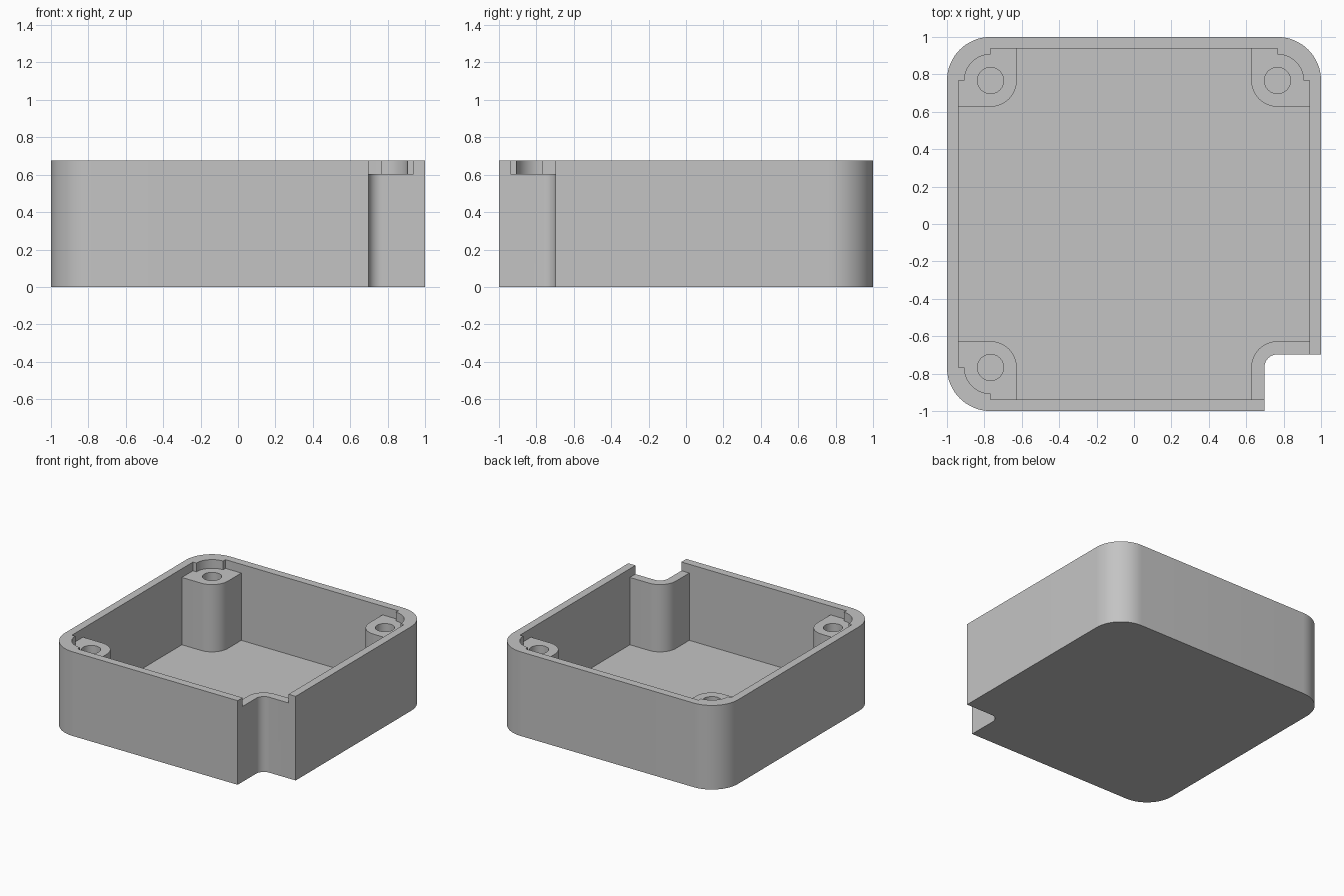
import bpy, bmesh
from math import cos, sin, pi

if "Cube" in bpy.data.objects:
    bpy.data.objects.remove(bpy.data.objects["Cube"], do_unlink=True)

HEIGHT, FLOOR, LEDGE = 0.675, 0.065, 0.605   # rim, inner floor, post tops
C = 0.767                                    # corner arc and screw centre
OUTER, INNER, POST, LIP, NOTCH, HOLE = 0.233, 0.17, 0.14, 0.14, 0.07, 0.07
WALL = C + INNER
SEG = 16

grey = bpy.data.materials.new("Light grey plastic")
grey.use_nodes = True
colour = (0.55, 0.55, 0.55, 1)
grey.diffuse_color = colour
grey.node_tree.nodes["Principled BSDF"].inputs["Base Color"].default_value = colour


def arc(cx, cy, r, start, end, n=SEG):
    """Points on an arc, angles in quarter turns."""
    angles = [(start + (end - start) * i / n) * pi / 2 for i in range(n + 1)]
    return [(cx + r * cos(a), cy + r * sin(a)) for a in angles]


def turn(points, quarters):
    """Rotate an outline by quarter turns about the middle."""
    for _ in range(quarters):
        points = [(-y, x) for x, y in points]
    return points


def prism(name, outline, z0, z1):
    bm = bmesh.new()
    face = bm.faces.new([bm.verts.new((x, y, z0)) for x, y in outline])
    top = bmesh.ops.extrude_face_region(bm, geom=[face])["geom"]
    bmesh.ops.translate(bm, vec=(0, 0, z1 - z0),
                        verts=[v for v in top if isinstance(v, bmesh.types.BMVert)])
    bmesh.ops.recalc_face_normals(bm, faces=bm.faces)
    mesh = bpy.data.meshes.new(name)
    bm.to_mesh(mesh)
    bm.free()
    mesh.materials.append(grey)
    obj = bpy.data.objects.new(name, mesh)
    bpy.context.collection.objects.link(obj)
    return obj


def activate(obj):
    bpy.ops.object.select_all(action="DESELECT")
    obj.select_set(True)
    bpy.context.view_layer.objects.active = obj


def cut(obj, cutter):
    cutter.hide_render = True
    mod = obj.modifiers.new("Cut", "BOOLEAN")
    mod.operation, mod.solver, mod.object = "DIFFERENCE", "EXACT", cutter
    activate(obj)
    bpy.ops.object.modifier_apply(modifier=mod.name)
    bpy.data.objects.remove(cutter, do_unlink=True)


# Outer block: three rounded corners and a notch at the front left
rounded = arc(C, C, OUTER, 0, 1)
notch = [(C - NOTCH, -1)] + arc(C, -C, NOTCH, 2, 1) + [(1, -C + NOTCH)]
outline = [p for q in range(3) for p in turn(rounded, q)] + notch
body = prism("box_body", outline, 0, HEIGHT)

# Main cavity, leaving a post in each corner
post = [(WALL, C - POST)] + arc(C, C, POST, 3, 2) + [(C - POST, WALL)]
cavity = [p for q in range(4) for p in turn(post, q)]
cut(body, prism("cavity_cutter", cavity, FLOOR, 1))

# Upper recess down to the post tops, open at the notch
recess_corner = arc(C, C, INNER, 0, 1)
recess = [p for q in range(3) for p in turn(recess_corner, q)] + [(WALL, -WALL)]
cut(body, prism("recess_cutter", recess, LEDGE, 1))

# Blind screw holes in the three full posts
circle = arc(C, C, HOLE, 0, 4, 48)[:-1]
for q in range(3):
    cut(body, prism("hole_cutter", turn(circle, q), FLOOR, 1))

# Curved locating lips against the rounded corners
parts = [body]
lip = arc(C, C, INNER, 0, 1) + arc(C, C, LIP, 1, 0)
for q, corner in enumerate(("back_left", "back_right", "front_right")):
    parts.append(prism(corner + "_lip", turn(lip, q), LEDGE, HEIGHT))

for obj in parts:
    activate(obj)
    bpy.ops.object.shade_smooth_by_angle(angle=pi / 6)
